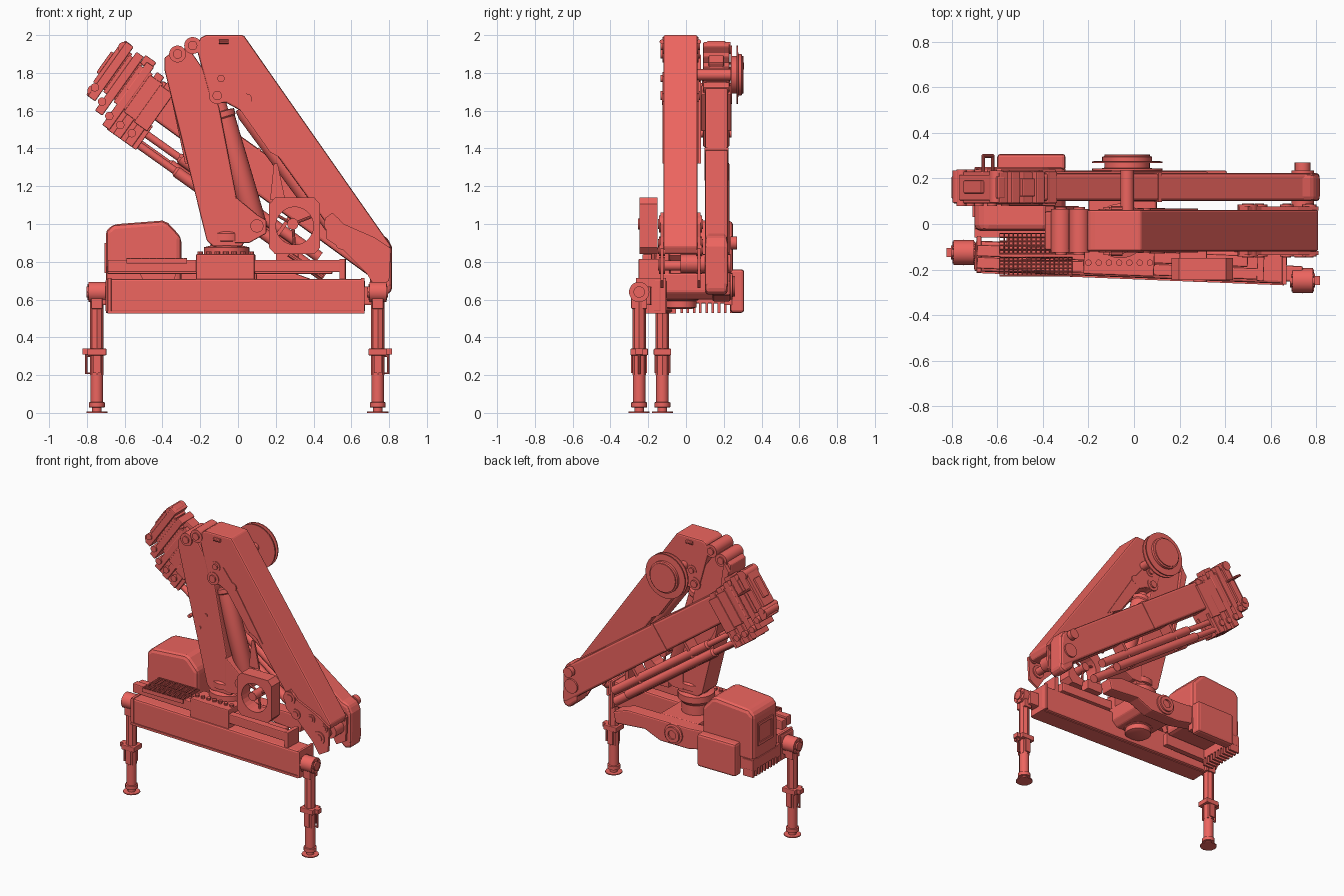
import bpy, math
from mathutils import Vector, Matrix

RED = bpy.data.materials.new("red_paint")
RED.diffuse_color = (0.85, 0.13, 0.115, 1)

def finish(name, verts, faces, bevel=0.0, smooth=False):
    me = bpy.data.meshes.new(name)
    me.from_pydata(verts, [], faces)
    ob = bpy.data.objects.new(name, me)
    bpy.context.collection.objects.link(ob)
    me.materials.append(RED)
    bpy.context.view_layer.objects.active = ob
    bpy.ops.object.select_all(action='DESELECT')
    ob.select_set(True)
    bpy.ops.object.mode_set(mode='EDIT')
    bpy.ops.mesh.select_all(action='SELECT')
    bpy.ops.mesh.normals_make_consistent(inside=False)
    bpy.ops.object.mode_set(mode='OBJECT')
    if bevel:
        m = ob.modifiers.new("bevel", 'BEVEL')
        m.width, m.segments, m.limit_method = bevel, 2, 'ANGLE'
    if smooth:
        bpy.ops.object.shade_smooth_by_angle(angle=math.radians(35))
    return ob

def slab(name, pts, y0, y1, bevel=0.0):
    """Extrude an x-z profile from y0 to y1."""
    n = len(pts)
    v = [(x, y0, z) for x, z in pts] + [(x, y1, z) for x, z in pts]
    f = [tuple(range(n)), tuple(range(n, 2 * n))]
    f += [(i, (i + 1) % n, n + (i + 1) % n, n + i) for i in range(n)]
    return finish(name, v, f, bevel)

def box(name, x0, x1, y0, y1, z0, z1, bevel=0.0, rz=0.0):
    ob = slab(name, [(x0, z0), (x1, z0), (x1, z1), (x0, z1)], y0, y1, bevel)
    if rz:
        c = Vector(((x0 + x1) / 2, (y0 + y1) / 2, 0))
        ob.data.transform(Matrix.Translation(c) @ Matrix.Rotation(rz, 4, 'Z') @ Matrix.Translation(-c))
    return ob

def lathe(name, a, b, prof, seg=24):
    """Revolve (t, radius) pairs about the line a-b."""
    a, b = Vector(a), Vector(b)
    q = (b - a).to_track_quat('Z', 'Y')
    v = [a.lerp(b, t) + q @ Vector((r * math.cos(2 * math.pi * i / seg), r * math.sin(2 * math.pi * i / seg), 0))
         for t, r in prof for i in range(seg)]
    f = [(k * seg + i, k * seg + (i + 1) % seg, (k + 1) * seg + (i + 1) % seg, (k + 1) * seg + i)
         for k in range(len(prof) - 1) for i in range(seg)]
    f += [tuple(range(seg)), tuple(range((len(prof) - 1) * seg, len(prof) * seg))]
    return finish(name, v, f, 0, True)

def rod(name, a, b, r, seg=20):
    return lathe(name, a, b, [(0, r), (1, r)], seg)

def pin(name, x, z, r, y0, y1):
    return rod(name, (x, y0, z), (x, y1, z), r)

def ring_plate(name, x, z, hw, hh, r, y0, y1, seg=24):
    """Rectangular plate with a round opening."""
    v = []
    for y in (y0, y1):
        for k in range(seg):
            a = 2 * math.pi * (k + .5) / seg
            c, s = math.cos(a), math.sin(a)
            d = max(abs(c), abs(s))
            v += [(x + r * c, y, z + r * s), (x + hw * c / d, y, z + hh * s / d)]
    f, n = [], 2 * seg
    for k in range(seg):
        i, j = 2 * k, 2 * ((k + 1) % seg)
        f += [(i, i + 1, j + 1, j), (n + i, n + j, n + j + 1, n + i + 1),
              (i, j, n + j, n + i), (i + 1, n + i + 1, n + j + 1, j + 1)]
    return finish(name, v, f)

# stabiliser box with sliding beams, slightly skewed in plan
SK = -0.04
box("stabiliser_box", -0.70, 0.67, -0.235, -0.10, 0.53, 0.71, 0.012, SK)
box("stabiliser_lip", -0.69, 0.66, -0.242, -0.12, 0.525, 0.54, 0, SK)
box("left_slide_beam", -0.74, -0.5, -0.165, -0.09, 0.57, 0.67, 0.008, SK)
box("right_slide_beam", 0.5, 0.74, -0.25, -0.18, 0.57, 0.67, 0.008, SK)
for y, z, x1 in ((-0.195, 0.78, 0.56), (-0.14, 0.77, 0.5)):
    box("extension_tube", -0.69, x1, y - .025, y + .025, z - 0.035, z + 0.03, 0.006, SK)
box("valve_block", -0.22, 0.09, -0.225, -0.08, 0.70, 0.84, 0.006, SK)
for i in range(7):
    rod("valve_spool", (-0.2 + i * 0.045, -0.17, 0.82), (-0.2 + i * 0.045, -0.17, 0.855), 0.014, 10)
box("tube_clamp", .54, .57, -0.25, -0.13, 0.70, 0.815, 0.003, SK)
for x in (-0.69, 0.65):
    box("box_end_flange", x, x + 0.02, -0.24 + SK * x, -0.08 + SK * x, 0.525, 0.715, 0.004)

# stabiliser legs
for side, x, y in (("left", -0.747, -0.125), ("right", 0.740, -0.248)):
    s = 1 if x > 0 else -1
    lathe(side + "_foot", (x, y, 0), (x, y, 0.065),
          [(0, .056), (.1, .056), (.11, .025), (.45, .025), (.46, .042), (.85, .042), (.9, .03), (1, .03)], 12)
    rod(side + "_leg_inner", (x, y, 0.05), (x, y, 0.25), 0.033, 16)
    rod(side + "_leg_outer", (x, y, 0.2), (x, y, 0.68), 0.036, 8)
    box(side + "_leg_collar", x - .05, x + .05, y - .046, y + .046, 0.305, 0.34, 0.004)
    box(side + "_collar_tab", min(x, x + s * .075), max(x, x + s * .075), y - .02, y + .02, 0.31, 0.34)
    for yy in (y - .038, y + .038):
        box(side + "_leg_guard", x - .02, x + .02, yy - .004, yy + .004, 0.21, 0.34)
    for dz in (0.21, 0.30):
        rod(side + "_handle_arm", (x + s * .03, y, dz), (x + s * .056, y, dz), 0.005, 8)
    rod(side + "_handle", (x + s * .056, y, 0.205), (x + s * .056, y, 0.31), 0.006, 8)
    rod(side + "_leg_swivel", (x - .045, y, 0.64), (x + .045, y, 0.64), 0.054)
    rod(side + "_swivel_hub", (x - .055, y, 0.64), (x + .055, y, 0.64), 0.03)
    for i in range(6):
        a = i * math.pi / 3
        p = Vector((x, y + .041 * math.cos(a), .64 + .041 * math.sin(a)))
        rod(side + "_swivel_bolt", p - Vector((.05, 0, 0)), p + Vector((.05, 0, 0)), 0.007, 6)
    box(side + "_leg_bracket", x - .03, x + .03, y - .042, y + .042, 0.55, 0.64, 0.006)

# slewing base and rear traverse
slab("base_frame", [(-.17, .60), (.06, .60), (.1, .64), (.1, .74), (-.2, .74), (-.2, .64)], -0.14, 0.15, 0.01)
slab("rear_traverse", [(-.42, .64), (-.18, .59), (.04, .59), (.16, .64), (.39, .62), (.41, .70), (.3, .74),
                       (.1, .74), (-.2, .74), (-.42, .76)], 0.14, 0.235, 0.01)
lathe("traverse_boss", (-.07, .2, .67), (-.07, .26, .67), [(0, .07), (.75, .07), (.8, .055), (1, .055), (1.0, .03), (.8, .03)])
lathe("slewing_base", (-.06, -.03, .55), (-.06, -.03, .98),
      [(0, .06), (.02, .085), (.1, .085), (.11, .095), (.6, .095), (.66, .12), (.76, .12), (.78, .085), (.83, .085),
       (.84, .1), (.93, .1), (1, .06)], 32)

# power pack cabinet, side box and cooling fins
slab("cabinet", [(-.70, .64), (-.30, .64), (-.30, .93), (-.37, 1.005), (-.40, 1.018), (-.66, .998), (-.70, .965)], -0.03, 0.25, 0.025)
box("side_box", -0.60, -0.30, 0.235, 0.308, 0.53, 0.76, 0.015)
for y0, y1, z0, z1 in ((.03, .05, .74, .9), (.18, .2, .74, .9), (.05, .18, .74, .76), (.05, .18, .88, .9)):
    box("cabinet_window_frame", -.708, -.69, y0, y1, z0, z1)
for y0, y1 in ((-.06, -.02), (.20, .245)):
    box("cabinet_sill", -0.70, -0.30, y0, y1, 0.57, 0.66, 0.004)
box("cabinet_cross_sill", -0.70, -0.62, -.06, .25, .58, .65, .004)
for i in range(9):
    y = -0.03 + i * 0.033
    box("cooling_fin", -0.70, -0.62, y, y + 0.014, 0.53, 0.60)

# perforated walkway steps
for x0, z, y0, w in ((-0.59, 0.815, -0.13, 0.09), (-0.59, 0.815, -0.225, 0.08)):
    nx, ny = 16, 5
    v = [(x0 + 0.32 * i / nx, y0 + w * j / ny, z) for j in range(ny + 1) for i in range(nx + 1)]
    f = [(j * (nx + 1) + i, j * (nx + 1) + i + 1, (j + 1) * (nx + 1) + i + 1, (j + 1) * (nx + 1) + i)
         for j in range(ny) for i in range(nx)]
    step = finish("walkway_grid", v, f)
    m = step.modifiers.new("holes", 'WIREFRAME')
    m.thickness, m.use_even_offset = 0.009, False
    box("walkway_edge", x0, x0 + 0.32, y0 - 0.006, y0, z - 0.025, z + 0.003)
slab("walkway_bracket", [(-.56, .81), (-.30, .81), (-.34, .70), (-.5, .70)], -0.1, -0.06)

# column
slab("column", [(-.165, .91), (-.13, .88), (.02, .88), (.05, .93), (.02, 1.0), (-.10, 1.62), (-.17, 1.80),
                (-.26, 1.93), (-.32, 1.93), (-.39, 1.88), (-.39, 1.82)], -0.115, 0.055, 0.008)
slab("column_foot_lugs", [(-.02, .90), (.06, .90), (.15, .95), (.15, 1.02), (.1, 1.05), (-.02, 1.15)], -0.12, 0.06, 0.006)
pin("column_foot_pin", .10, .99, .035, -0.13, 0.07)
for x, z, r in ((-.32, 1.90, .045), (-.24, 1.945, .045), (-.11, 1.68, .045), (-.09, 1.77, .035)):
    pin("head_pin_boss", x, z, r, -0.125, 0.065)
    pin("head_pin", x, z, r * .55, -0.135, 0.075)
for x, z in ((-.30, 1.36), (-.22, 1.30), (-.17, 1.4)):
    pin("column_stud", x, z, .012, -0.12, 0.06)
slab("column_side_bracket", [(-.39, 1.84), (-.35, 1.9), (-.28, 1.40), (-.24, 1.32), (-.28, 1.32)], -0.08, 0.08, 0.004)

# lifting ram
lathe("lift_ram", (.10, -.03, .97), (-.11, -.03, 1.68),
      [(0, .04), (.06, .06), (.83, .06), (.84, .066), (.88, .066), (.885, .035), (1, .035)])

# main boom
slab("main_boom", [(-.22, 1.93), (-.20, 1.985), (-.17, 2.0), (.03, 2.0), (.81, .885), (.79, .84), (.60, .85),
                   (.47, 1.0), (.18, 1.40), (.05, 1.58), (-.06, 1.64), (-.14, 1.64)], -0.12, 0.062, 0.01)
slab("boom_gusset", [(-.03, 1.78), (.08, 1.64), (.28, 1.32), (.17, 1.38), (.0, 1.62)], -0.125, 0.068)
for y in (-.128, .068):
    rod("lifting_eye", (-.10, y, 1.965), (-.05, y, 1.965), .012, 10)
pin("boom_side_boss", .045, 1.66, .03, -.128, .07)

# folding ram under the main boom
lathe("fold_ram", (.02, -.03, 1.62), (.52, -.03, .94), [(0, .04), (.05, .05), (.78, .05), (.79, .03), (1, .03)])
# knuckle links at the boom foot
for y0, y1 in ((-.135, -.118), (.06, .077)):
    slab("knuckle_link", [(.46, 1.03), (.50, 1.06), (.56, 1.0), (.72, .93), (.81, .87), (.80, .70), (.73, .66),
                          (.68, .74), (.56, .86), (.47, .92)], y0, y1)
for x, z, r in ((.50, 1.0, .045), (.55, .90, .035), (.67, .90, .03), (.73, .78, .045), (.77, .86, .03)):
    for y0, y1 in ((-.142, -.11), (.055, .085)):
        pin("knuckle_boss", x, z, r, y0, y1)
    pin("knuckle_pin", x, z, r * .6, -0.147, 0.09)

# outer boom, in its own tilted frame (s along boom, n across)
ANG = math.atan2(0.88, 1.24)
CA, SA = math.cos(ANG), math.sin(ANG)
def P(s, n):
    return (-0.44 - s * CA + n * SA, 1.67 + s * SA + n * CA)
def P3(s, n, y):
    x, z = P(s, n)
    return (x, y, z)
def tilted(name, s0, s1, n0, n1, y0, y1, bevel=0.0):
    return slab(name, [P(s0, n0), P(s1, n0), P(s1, n1), P(s0, n1)], y0, y1, bevel)

slab("outer_boom", [P(.02, -.098), P(.02, .098), (.80, .905), (.812, .87), (.815, .67), (.79, .655)], 0.10, 0.223, 0.025)
slab("outer_boom_end_hook", [(.68, .97), (.79, .93), (.815, .88), (.815, .64), (.77, .62), (.70, .68)], .10, .22, .02)
pin("boom_pivot", .74, .79, .05, -.03, .235)
tilted("boom_joint_band", -.62, -.60, -.1, .1, .097, .226)
pin("end_pulley", .74, .9, .035, .235, .27)
for i in range(5):
    s = -.03 + i * .075
    k = i * .012
    tilted("telescope_section", s - .03, s + .06, -.095 + k * .5, .09 - k * .5, .11 + k * .5, .215 - k * .5, .006)
    low = (-.285, -.285, -.28, -.24, -.2)[i]
    tilted("section_collar", s - .024, s + .024, low, .105 + i * .012, .09, .23, .006)
    tilted("collar_side_plate", s - .04, s + .045, -.17 + k, .07 + k, .08 + k * .5, .24 - k * .5, .004)
    x, z = P(s + .02, low + .06)
    pin("collar_pin", x, z, .022, .08, .24)
tilted("ram_bracket", -.08, .11, -.285, -.13, .10, .12, .004)
tilted("ram_bracket", -.08, .11, -.285, -.13, .20, .22, .004)
tilted("tip_head", .26, .305, -.2, .155, .11, .21, .008)
tilted("tip_lug", .10, .17, .10, .155, .12, .20, .006)
for n in (-.16, .12):
    x, z = P(.285, n)
    pin("tip_pin", x, z, .032, .095, .235)
# shackle loop at the tip
for ds in (-.025, .025):
    rod("tip_shackle_side", P3(.26 + ds, .02, .22), P3(.26 + ds, .02, .30), .008, 10)
rod("tip_shackle_bow", P3(.232, .02, .298), P3(.288, .02, .298), .009, 10)
# extension rams beside the outer boom
for n, y, s0 in ((-.255, .13, -1.28), (-.185, .185, -1.2), (-.245, .20, -1.1)):
    lathe("extension_ram", P3(s0, n, y), P3(.05, n, y), [(0, .02), (0, .03), (.72, .03), (.73, .02), (1, .02)], 16)
for s in (-.45, -.95):
    tilted("ram_hanger", s - .01, s + .01, -.28, -.08, .115, .21)

# hose reel behind the boom head
lathe("hose_reel", (-.03, .235, 1.79), (-.03, .305, 1.79),
      [(0, .155), (.12, .155), (.14, .10), (.45, .10), (.47, .155), (.57, .155), (.6, .11), (.85, .11), (.9, .1), (1, .1)], 32)
rod("reel_shaft", (-.03, .03, 1.79), (-.03, .24, 1.79), .03)

# hose guide frame on the front
ring_plate("guide_frame", .30, .99, .135, .15, .10, -.245, -.15)
pin("guide_hub", .29, 1.0, .03, -.255, -.15)
for a in (0.5, 2.6, 4.7):
    rod("guide_spoke", (.29, -.18, 1.0), (.30 + .108 * math.cos(a), -.18, .99 + .108 * math.sin(a)), .008, 8)
slab("guide_lever", [(.17, 1.13), (.25, 1.13), (.21, 1.32), (.19, 1.32)], -.12, -.108)
box("guide_mount", .20, .32, -.16, -.09, .80, .87, .004)
rod("hose_strut", (.27, -.17, .84), (.45, -.17, .72), .014, 10)
